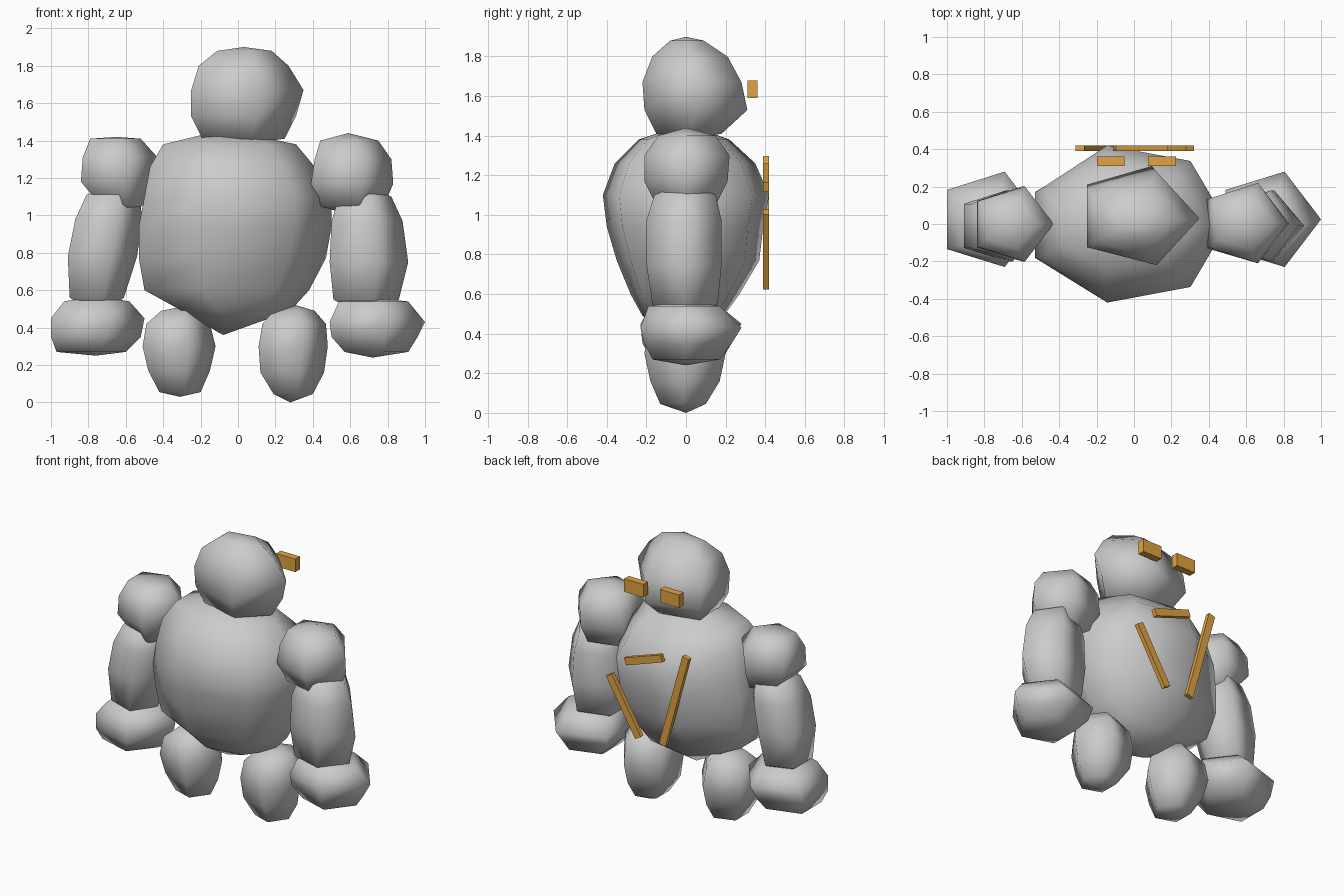
import bpy, bmesh, math
from mathutils import Vector

if "Cube" in bpy.data.objects:
    bpy.data.objects.remove(bpy.data.objects["Cube"])


def material(name, rgb):
    m = bpy.data.materials.new(name)
    m.diffuse_color = (*rgb, 1)
    m.use_nodes = True
    m.node_tree.nodes["Principled BSDF"].inputs["Base Color"].default_value = m.diffuse_color
    return m


STONE = material("grey stone", (0.6, 0.6, 0.6))
GLOW = material("amber glow", (0.75, 0.37, 0.055))


def finish(bm, name, mat, smooth):
    bmesh.ops.recalc_face_normals(bm, faces=bm.faces[:])
    me = bpy.data.meshes.new(name)
    for f in bm.faces:
        f.smooth = smooth
    bm.to_mesh(me)
    bm.free()
    me.materials.append(mat)
    bpy.context.collection.objects.link(bpy.data.objects.new(name, me))


def boulder(name, sides, bottom, rings, top):
    """Coarse stone: poles are (x, z); rings are (z, xmin, xmax, ymin, ymax)."""
    bm = bmesh.new()
    ang = [2 * math.pi * i / sides for i in range(sides)]
    cmin, smax = min(map(math.cos, ang)), max(map(math.sin, ang))
    loops = []
    for z, x0, x1, y0, y1 in rings:
        loops.append([bm.verts.new((
            x0 + (x1 - x0) * (math.cos(a) - cmin) / (1 - cmin),
            y0 + (y1 - y0) * (math.sin(a) + smax) / (2 * smax), z)) for a in ang])
    low = bm.verts.new((bottom[0], 0, bottom[1]))
    high = bm.verts.new((top[0], 0, top[1]))
    for i in range(sides):
        j = (i + 1) % sides
        bm.faces.new((low, loops[0][j], loops[0][i]))
        bm.faces.new((high, loops[-1][i], loops[-1][j]))
        for a, b in zip(loops, loops[1:]):
            bm.faces.new((a[i], a[j], b[j], b[i]))
    finish(bm, name, STONE, True)


def bar(name, start, end, y, width, depth):
    """Glowing bar between two (x, z) points."""
    a, b = Vector(start), Vector(end)
    side = (b - a).orthogonal().normalized() * width / 2
    bm = bmesh.new()
    quads = [[bm.verts.new((p.x, y + s * depth / 2, p.y))
              for p in (a + side, b + side, b - side, a - side)] for s in (-1, 1)]
    for q in quads:
        bm.faces.new(q)
    for i in range(4):
        j = (i + 1) % 4
        bm.faces.new((quads[0][i], quads[0][j], quads[1][j], quads[1][i]))
    finish(bm, name, GLOW, False)


# Torso and head
boulder("torso", 7, (-.08, .36), [
    (.49, -.30, .28, -.22, .19), (.60, -.50, .38, -.28, .27),
    (.77, -.53, .47, -.35, .37), (.94, -.53, .50, -.40, .39),
    (1.10, -.50, .50, -.42, .42), (1.26, -.47, .41, -.36, .35),
    (1.38, -.40, .31, -.24, .22)], (-.07, 1.46))
boulder("head", 5, (.03, 1.38), [
    (1.41, -.19, .25, -.15, .18), (1.53, -.25, .31, -.21, .31),
    (1.67, -.25, .35, -.22, .28), (1.80, -.21, .27, -.17, .21),
    (1.88, -.11, .18, -.08, .09)], (.03, 1.90))

# Shoulders
boulder("left_shoulder", 5, (-.60, .99), [
    (1.06, -.74, -.50, -.15, .15), (1.18, -.84, -.45, -.20, .20),
    (1.31, -.83, -.43, -.20, .20), (1.41, -.79, -.52, -.13, .13)], (-.65, 1.42))
boulder("right_shoulder", 5, (.60, 1.0), [
    (1.05, .44, .78, -.15, .15), (1.17, .39, .83, -.21, .21),
    (1.30, .41, .82, -.21, .22), (1.40, .44, .75, -.14, .15)], (.59, 1.44))

# Arms
boulder("left_arm", 5, (-.74, .46), [
    (.56, -.90, -.61, -.17, .16), (.78, -.91, -.54, -.20, .18),
    (.98, -.87, -.51, -.20, .18), (1.11, -.81, -.53, -.16, .15)], (-.66, 1.17))
boulder("right_arm", 5, (.68, .46), [
    (.55, .51, .86, -.17, .16), (.75, .49, .91, -.20, .18),
    (.97, .50, .88, -.20, .18), (1.10, .54, .82, -.16, .15)], (.66, 1.17))

# Fists
boulder("left_fist", 5, (-.76, .25), [
    (.27, -.97, -.60, -.17, .18), (.35, -1.0, -.52, -.22, .23),
    (.45, -1.0, -.50, -.23, .28), (.54, -.93, -.58, -.18, .17)], (-.75, .57))
boulder("right_fist", 5, (.72, .24), [
    (.27, .57, .91, -.17, .17), (.35, .50, .96, -.21, .23),
    (.43, .49, 1.0, -.23, .28), (.54, .54, .91, -.19, .17)], (.72, .56))

# Feet
boulder("left_foot", 5, (-.31, .03), [
    (.055, -.42, -.20, -.13, .10), (.17, -.48, -.15, -.18, .17),
    (.30, -.51, -.12, -.21, .20), (.42, -.49, -.15, -.19, .18),
    (.49, -.41, -.20, -.12, .12)], (-.31, .51))
boulder("right_foot", 5, (.28, 0), [
    (.045, .19, .40, -.13, .10), (.16, .12, .46, -.18, .17),
    (.30, .11, .48, -.21, .20), (.42, .13, .47, -.19, .18),
    (.49, .19, .41, -.12, .12)], (.31, .52))

# Glowing eyes and chest cracks
for name, x in (("left_eye", -.125), ("right_eye", .15)):
    bar(name, (x - .074, 1.635), (x + .074, 1.635), .335, .09, .05)
bar("long_crack", (-.29, 1.29), (-.11, .635), .405, .05, .03)
bar("lower_crack", (.30, 1.015), (.075, .635), .405, .05, .03)
bar("upper_crack", (.175, 1.14), (-.105, 1.235), .405, .05, .03)
